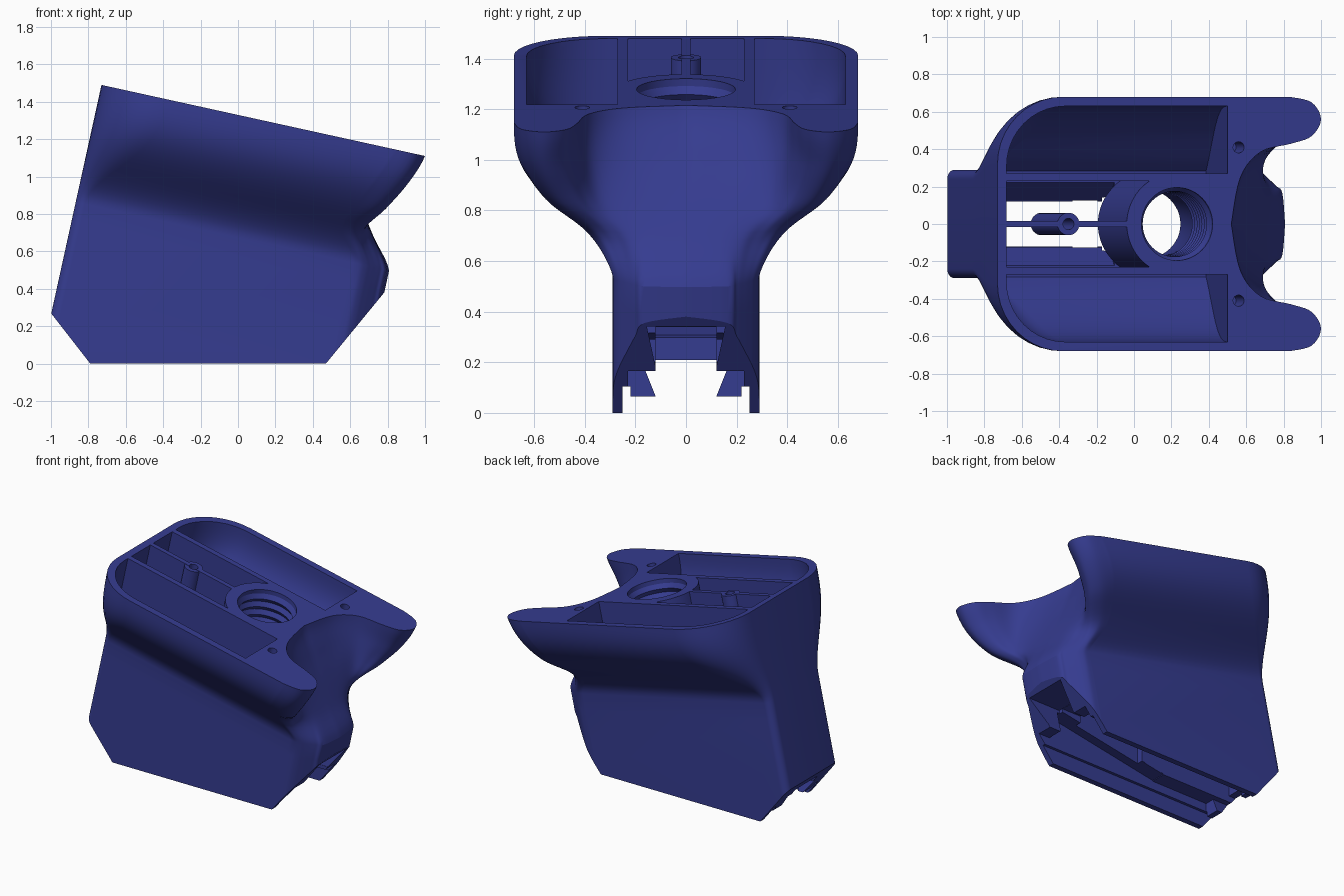
import bpy, bmesh, math
from mathutils import Vector

if "Cube" in bpy.data.objects:
    bpy.data.objects.remove(bpy.data.objects["Cube"])

blue = bpy.data.materials.new("dark_blue_plastic")
blue.use_nodes = True
COLOUR = (0.036, 0.045, 0.28, 1)
blue.diffuse_color = COLOUR
blue.node_tree.nodes["Principled BSDF"].inputs["Base Color"].default_value = COLOUR

TILT = math.atan2(0.38, 1.73)
C, S = math.cos(TILT), math.sin(TILT)


def tilted(u, y, d):
    """u runs along the sloping top face, d is the depth below it."""
    return Vector((-0.73 + C * u - S * d, y, 1.49 - S * u - C * d))


def loft(name, rings, trim=()):
    bm = bmesh.new()
    loops = [[bm.verts.new(p) for p in ring] for ring in rings]
    n = len(loops[0])
    for a, b in zip(loops, loops[1:]):
        for i in range(n):
            j = (i + 1) % n
            bm.faces.new((a[i], a[j], b[j], b[i]))
    bm.faces.new(loops[0])
    bm.faces.new(loops[-1])
    for co, no in trim:
        bmesh.ops.bisect_plane(bm, geom=bm.verts[:] + bm.edges[:] + bm.faces[:],
                               plane_co=co, plane_no=no, clear_outer=True)
        bmesh.ops.holes_fill(bm, edges=[e for e in bm.edges if e.is_boundary], sides=0)
    bmesh.ops.recalc_face_normals(bm, faces=bm.faces[:])
    mesh = bpy.data.meshes.new(name)
    bm.to_mesh(mesh)
    bm.free()
    mesh.materials.append(blue)
    obj = bpy.data.objects.new(name, mesh)
    bpy.context.collection.objects.link(obj)
    return obj


def activate(obj):
    bpy.ops.object.select_all(action='DESELECT')
    obj.select_set(True)
    bpy.context.view_layer.objects.active = obj


def cut(target, cutter):
    cutter.hide_render = True
    mod = target.modifiers.new("cut", 'BOOLEAN')
    mod.operation, mod.solver, mod.object = 'DIFFERENCE', 'EXACT', cutter
    activate(target)
    bpy.ops.object.modifier_apply(modifier=mod.name)
    bpy.data.objects.remove(cutter)


def prism(name, outline, d0, d1):
    return loft(name, [[tilted(u, y, d) for u, y in outline] for d in (d0, d1)])


def x_prism(name, half, x0, x1, end_half=None):
    rings = []
    for x, side in ((x0, half), (x1, end_half or half)):
        outline = side + [(-y, z) for y, z in reversed(side)]
        rings.append([Vector((x, y, z)) for y, z in outline])
    return loft(name, rings)


def circle(u, y, r, n=48):
    return [(u + r * math.cos(math.tau * i / n), y + r * math.sin(math.tau * i / n)) for i in range(n)]


def spline(points, t):
    """Smooth curve through points, t counted in points."""
    last = len(points) - 1
    i = min(int(t), last - 1)
    f = t - i
    p0, p1, p2, p3 = (Vector(points[min(max(k, 0), last)]) for k in range(i - 1, i + 3))
    return p1 + 0.5 * f * (p2 - p0 + f * (2 * p0 - 5 * p1 + 4 * p2 - p3 + f * (3 * (p1 - p2) + p3 - p0)))


FLARE = 0.64


def flare(d):
    f = min(max(d / FLARE, 0), 1)
    return 0.5 + 0.5 * math.cos(math.pi * f ** 1.42)


def half_width(d):
    return 0.29 + 0.39 * flare(d)


def corner(d):
    return 0.05 + 0.31 * flare(d)


def arc(u, y, r, n=10):
    """Quarter round from the end wall to the side wall."""
    return [(u + r - r * math.cos(math.pi / 2 * i / n), y - r + r * math.sin(math.pi / 2 * i / n))
            for i in range(n + 1)]


# Notched end outline, from the side wall to the middle, at evenly spaced depths
NOTCHED_END = [
    [(1.60, .68), (1.72, .65), (1.771, .56), (1.72, .47), (1.61, .43), (1.44, .385), (1.33, .25), (1.28, 0)],
    [(1.54, .66), (1.66, .63), (1.715, .56), (1.68, .48), (1.60, .43), (1.47, .37), (1.40, .23), (1.375, 0)],
    [(1.47, .56), (1.57, .55), (1.625, .50), (1.61, .43), (1.56, .385), (1.51, .32), (1.49, .18), (1.485, 0)],
    [(1.42, .39), (1.48, .38), (1.52, .35), (1.535, .31), (1.55, .27), (1.575, .22), (1.59, .14), (1.595, 0)],
    [(1.52, .29), (1.56, .285), (1.59, .27), (1.615, .25), (1.64, .228), (1.67, .20), (1.70, .165), (1.715, 0)],
]


def body_ring(d):
    level = min(d / FLARE, 1) * (len(NOTCHED_END) - 1)
    keys = [spline([row[k] for row in NOTCHED_END], level) for k in range(8)]
    keys[0].y = half_width(d)
    half = [(0, 0)] + arc(0, half_width(d), corner(d))
    half += [tuple(spline(keys, k / 5)) for k in range(36)]
    half[-1] = (half[-1][0], 0)
    full = half + [(u, -y) for u, y in reversed(half[1:-1])]
    return [tilted(u, y, d) for u, y in full]


# Flared body with flat foot and chamfered ends
depths = [FLARE * i / 24 for i in range(25)] + [0.75, 1.6]
body = loft("flared_body", [body_ring(d) for d in depths], trim=[
    ((0, 0, 0), (0, 0, -1)),
    ((-0.79, 0, 0), (-0.27, 0, -0.21)),
    ((0.47, 0, 0), (0.39, 0, -0.32)),
])

# Side pockets following the flare, middle pockets beside the rib, screw holes
BORE_U, BOSS_R, RIB = 0.983, 0.275, 0.017
for side in (1, -1):
    rings = []
    for d in [-0.02] + [0.54 * i / 14 for i in range(15)]:
        outer = half_width(d) - 0.05
        r = min(corner(d) - 0.04, outer - 0.272)
        outline = [(1.26, 0.27), (0.05, 0.27)] + arc(0.05, outer, r) + [(1.26, outer)]
        rings.append([tilted(u, side * y, d) for u, y in outline])
    cut(body, loft("side_pocket_cutter", rings))

    outline = [(0.05, RIB), (0.05, 0.23)]
    for i in range(13):
        y = 0.23 + (RIB - 0.23) * i / 12
        outline.append((BORE_U - math.sqrt(BOSS_R ** 2 - y ** 2), y))
    cut(body, prism("middle_pocket_cutter", [(u, side * y) for u, y in outline], -0.02, 0.73))
    cut(body, prism("screw_hole_cutter", circle(1.32, side * 0.41, 0.03, 24), -0.02, 0.2))

# Funnel from the middle pockets down to the rail slot
cut(body, loft("funnel_cutter", [[tilted(u, y, d) for u, y in ((0.05, -w), (0.8, -w), (0.8, w), (0.05, w))]
                                 for d, w in ((0.72, 0.23), (0.87, 0.125), (1.2, 0.125))]))

# Threaded bore and the chamber below it
steps = [(-0.02, 0.195)] + [(0.03 + 0.03 * i, 0.175 if i % 2 else 0.195) for i in range(14)]
steps += [(0.45, 0.185), (0.87, 0.185)]
cut(body, loft("bore_cutter", [[tilted(u, y, d) for u, y in circle(BORE_U, 0, r)] for d, r in steps]))
cut(body, x_prism("chamber_cutter", [(.165, .15), (.165, .5)], -0.17, 0.35))

# Rail slot along the foot: tabs at the closed end, wide and rising to the mouth, with a roof recess
cut(body, x_prism("tabbed_slot_cutter", [(.25, -.1), (.25, .105), (.22, .105), (.22, .065), (.12, .065),
                                         (.16, .165), (.12, .165), (.12, .21)], -1.2, -0.79))
cut(body, x_prism("wide_slot_cutter", [(.25, -.1), (.25, .105), (.23, .105), (.23, .165),
                                       (.12, .165), (.12, .21)], -0.8, 1.2))
cut(body, x_prism("rising_roof_cutter", [(.23, .15), (.23, .17)], -0.35, 0.52, [(.23, .15), (.23, .32)]))
cut(body, x_prism("slot_roof_cutter", [(.121, .2), (.121, .34)], -0.9, 1.2))
cut(body, x_prism("slot_mouth_cutter", [(.122, .19), (.155, .342)], 0.5, 1.2))

# Screw post on the rib
POST_U = 0.389
post = prism("screw_post", circle(POST_U, 0, 0.06, 32), 0.002, 0.67)
for part in (body, post):
    cut(part, prism("post_hole_cutter", circle(POST_U, 0, 0.03, 24), -0.02, 0.4))
    activate(part)
    bpy.ops.object.shade_smooth_by_angle(angle=math.radians(23))
